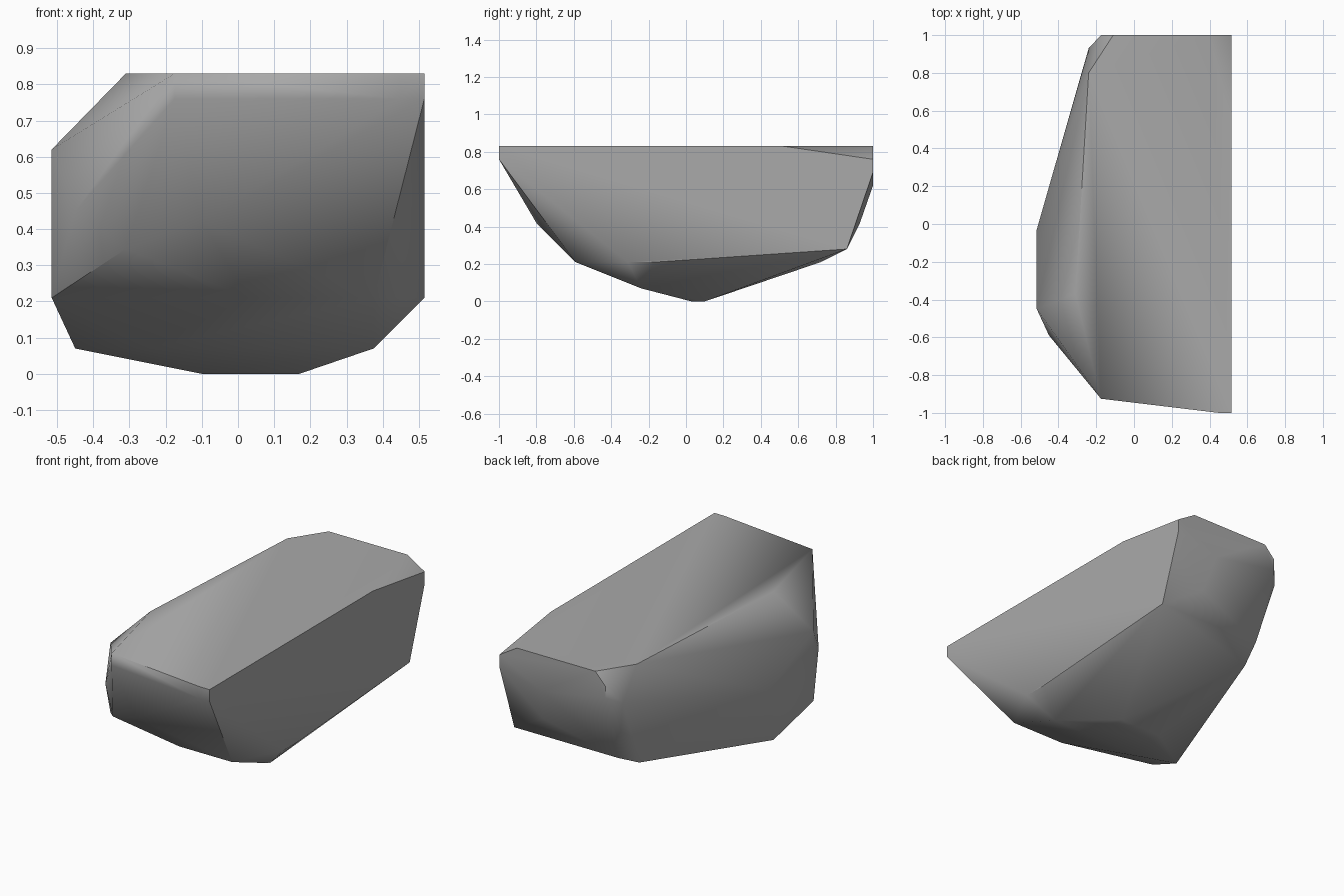
import bpy
import bmesh
import math

cube = bpy.data.objects.get("Cube")
if cube:
    bpy.data.objects.remove(cube, do_unlink=True)

# Stone colour
stone = bpy.data.materials.new("stone_grey")
stone.use_nodes = True
grey = (0.4, 0.4, 0.4, 1)
stone.diffuse_color = grey
stone.node_tree.nodes["Principled BSDF"].inputs["Base Color"].default_value = grey

TOP, SIDE = 0.83, 0.515

# Corners of the flat cut top (x, y)
top = [(SIDE, -1), (0.45, -1), (-0.175, -0.925), (-0.31, -0.37),
       (-0.24, 0.8), (-0.11, 1), (0.4, 1), (SIDE, 0.52)]
# Corners of the flat cut side (y, z)
side = [(-1, 0.76), (-0.31, 0.21), (-0.17, 0.21), (0.86, 0.28), (1, 0.69), (1, 0.76)]
# Corners of the weathered front, outer side and back
front = [(0.45, -1, 0.76), (-0.175, -0.925, 0.76), (-0.1, -0.8, 0.42),
         (-0.31, -0.72, 0.345), (0.375, -0.59, 0.21), (0.03, -0.59, 0.21)]
outer = [(-SIDE, -0.45, 0.62), (-SIDE, -0.45, 0.21), (-0.45, -0.59, 0.45),
         (-SIDE, -0.03, 0.43)]
back = [(-0.175, 1, 0.76), (-0.175, 1, 0.69), (-0.24, 0.93, 0.65), (0.24, 1, 0.62),
        (0.28, 0.93, 0.42), (-0.16, 0.86, 0.28), (-0.2, 0.72, 0.21)]
# Corners of the rounded underside
base = [(0.375, -0.24, 0.07), (-0.25, -0.24, 0.07), (-0.45, -0.17, 0.07)]
base += [(x, y, 0) for x in (-0.1, 0.17) for y in (0.03, 0.1)]

points = [(x, y, TOP) for x, y in top] + [(SIDE, y, z) for y, z in side]
points += front + outer + back + base

# Wrap the corners in one faceted boulder
bm = bmesh.new()
for p in points:
    bm.verts.new(p)
hull = bmesh.ops.convex_hull(bm, input=bm.verts)
loose = [v for v in bm.verts if not v.link_faces]
bmesh.ops.delete(bm, geom=loose, context="VERTS")
bmesh.ops.dissolve_limit(bm, angle_limit=math.radians(1), verts=bm.verts, edges=bm.edges)
bmesh.ops.recalc_face_normals(bm, faces=bm.faces)
mesh = bpy.data.meshes.new("boulder")
bm.to_mesh(mesh)
bm.free()
mesh.materials.append(stone)
boulder = bpy.data.objects.new("boulder", mesh)
bpy.context.scene.collection.objects.link(boulder)

# Soft weathered ridges, crisp cut edges
bpy.ops.object.select_all(action="DESELECT")
boulder.select_set(True)
bpy.context.view_layer.objects.active = boulder
bpy.ops.object.shade_smooth_by_angle(angle=math.radians(45))
